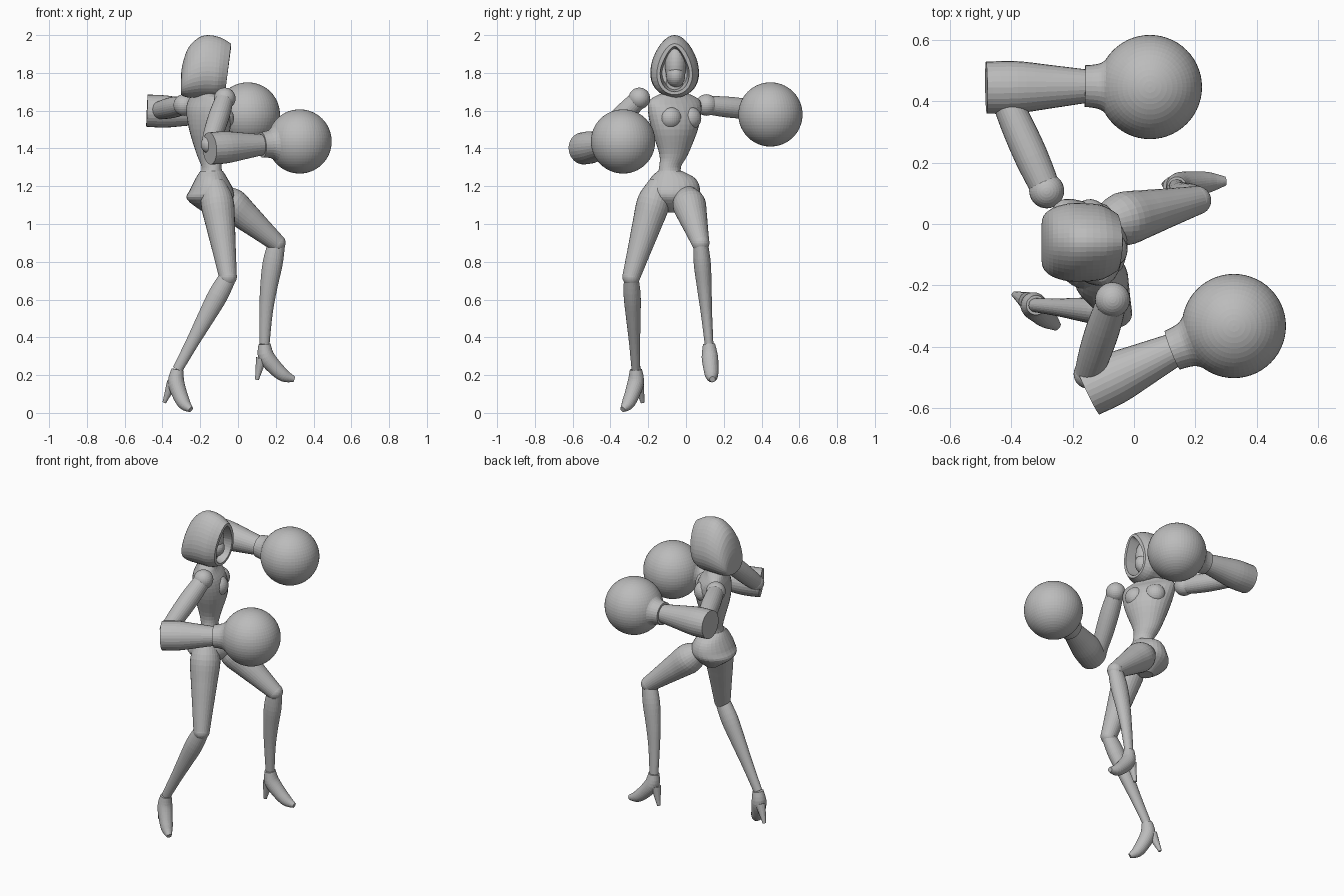
import bpy
import bmesh
from math import sin, cos, pi, radians
from mathutils import Vector, Matrix

default_cube = bpy.data.objects.get("Cube")
if default_cube:
    bpy.data.objects.remove(default_cube, do_unlink=True)

# One plain grey for the whole figure
grey = bpy.data.materials.new("plain_grey")
grey.use_nodes = True
grey.diffuse_color = (0.5, 0.5, 0.5, 1)
grey.node_tree.nodes["Principled BSDF"].inputs["Base Color"].default_value = grey.diffuse_color

parts = []
SIDEWAYS = Vector((0, 1, 0))
UP = Vector((0, 0, 1))


def finish(name, bm):
    """Turn a bmesh into a named, coloured object."""
    bmesh.ops.recalc_face_normals(bm, faces=bm.faces)
    mesh = bpy.data.meshes.new(name)
    bm.to_mesh(mesh)
    bm.free()
    mesh.materials.append(grey)
    obj = bpy.data.objects.new(name, mesh)
    bpy.context.collection.objects.link(obj)
    parts.append(obj)


def skin(name, loops):
    """Bridge equal-length loops of points and cap both ends."""
    bm = bmesh.new()
    rows = [[bm.verts.new(point) for point in loop] for loop in loops]
    count = len(rows[0])
    for low, high in zip(rows, rows[1:]):
        for i in range(count):
            j = (i + 1) % count
            bm.faces.new((low[i], low[j], high[j], high[i]))
    bm.faces.new(rows[0])
    bm.faces.new(rows[-1])
    finish(name, bm)


def smooth_rings(rings, steps):
    """Insert in-between rings along a flowing curve."""
    rings = [Vector(ring) for ring in rings]
    result = []
    for i in range(len(rings) - 1):
        before, start = rings[max(i - 1, 0)], rings[i]
        end, after = rings[i + 1], rings[min(i + 2, len(rings) - 1)]
        for k in range(steps):
            t = k / steps
            result.append(start + (end - before) * (t / 2)
                          + (before * 2 - start * 5 + end * 4 - after) * (t * t / 2)
                          + (start * 3 - before - end * 3 + after) * (t ** 3 / 2))
    return result + [rings[-1]]


def loft(name, rings, side=SIDEWAYS, squash=1, axis=None, sides=28):
    """Loft rings of x, y, z, radius (and optional second radius) along their path."""
    rings = smooth_rings(rings, steps=4)
    centres = [Vector(ring[:3]) for ring in rings]
    loops = []
    for i, ring in enumerate(rings):
        ahead, behind = centres[min(i + 1, len(centres) - 1)], centres[max(i - 1, 0)]
        along = axis or (ahead - behind).normalized()
        across = (side - along * side.dot(along)).normalized()
        other = along.cross(across)
        wide, deep = ring[3] * squash, ring[-1]
        loops.append([centres[i] + across * (wide * cos(a)) + other * (deep * sin(a))
                      for a in (2 * pi * k / sides for k in range(sides))])
    skin(name, loops)


def limb(name, start, end, profile, bow=0, **options):
    """Straight limb whose radius follows a profile of (fraction, radius) pairs."""
    rings = []
    for fraction, radius in profile:
        centre = start.lerp(end, fraction)
        centre.x -= bow * sin(pi * fraction)
        rings.append((*centre, radius))
    loft(name, rings, **options)


def ball(name, centre, radii, yaw=0, segments=32):
    """Sphere or ellipsoid."""
    bm = bmesh.new()
    bmesh.ops.create_uvsphere(bm, u_segments=segments, v_segments=segments // 2, radius=1)
    if not isinstance(radii, tuple):
        radii = (radii, radii, radii)
    matrix = (Matrix.Translation(centre) @ Matrix.Rotation(yaw, 4, 'Z')
              @ Matrix.Diagonal((*radii, 1)))
    bmesh.ops.transform(bm, matrix=matrix, verts=bm.verts)
    finish(name, bm)


# Torso, turned toward the left arm
TURN = radians(31)
chest_front = Vector((cos(TURN), sin(TURN), 0))
chest_side = Vector((sin(TURN), -cos(TURN), 0))
loft("chest", [
    (-.17, -.06, 1.7, .05, .045), (-.17, -.06, 1.66, .145, .06),
    (-.16, -.06, 1.6, .155, .095), (-.15, -.06, 1.5, .13, .1),
    (-.15, -.065, 1.37, .08, .065), (-.14, -.085, 1.3, .06, .05),
    (-.14, -.085, 1.25, .07, .065),
], side=chest_side, axis=UP)

# Pelvis, facing forward
loft("pelvis", [
    (-.14, -.085, 1.28, .065, .06), (-.14, -.07, 1.24, .12, .085),
    (-.14, -.07, 1.18, .145, .115), (-.15, -.07, 1.13, .13, .12),
    (-.14, -.06, 1.06, .04, .04),
], axis=UP)

# Chest plates on either side of the centre line
for label, sign in (("right", 1), ("left", -1)):
    spot = Vector((-.16, -.06, 1.56)) + chest_front * .06 + chest_side * (sign * .06)
    ball(label + "_chest_plate", spot, (.055, .06, .06), TURN)

# Neck, face and lower face mask
limb("neck", Vector((-.165, -.06, 1.62)), Vector((-.155, -.06, 1.76)), [(0, .05), (1, .045)])
ball("face", (-.14, -.055, 1.84), (.068, .056, .105))
ball("face_mask", (-.13, -.055, 1.785), (.066, .05, .062))


# Hood: egg-shaped arches from back to front, folded in around the face
def arch(x, top, bottom, half_width, lean, point=0):
    loop = []
    count = 40
    for k in range(count):
        a = 2 * pi * k / count
        width = half_width * sin(a) * (1 - .22 * cos(a) - point * max(cos(a), 0))
        height = (top + bottom) / 2 + (top - bottom) / 2 * cos(a)
        loop.append((x + lean * cos(a), -.06 + width, height))
    return loop


hood_shell = smooth_rings([
    (-.302, 1.78, 1.69, .055, 0), (-.295, 1.84, 1.68, .085, 0),
    (-.265, 1.93, 1.67, .11, 0), (-.21, 1.985, 1.67, .125, 0),
    (-.155, 2, 1.67, .125, 0), (-.1, 1.985, 1.67, .118, .012),
    (-.053, 1.955, 1.685, .092, .016)], steps=3)
hood_lining = [arch(-.052, 1.94, 1.7, .075, .016, .2), arch(-.15, 1.92, 1.72, .065, 0, .2)]
skin("hood", [arch(*ring) for ring in hood_shell] + hood_lining)

# Arms: round shoulders, slim upper arms, wide flared forearms, globe gloves
UPPER_ARM = [(0, .048), (.35, .055), (.7, .053), (1, .045)]
FOREARM = [(0, .085), (.3, .085), (.65, .07), (1, .054)]
GLOVE_CUFF = [(-.05, .068), (.1, .071), (.25, .082), (.5, .13)]


def arm(label, shoulder, inner_elbow, elbow, wrist, globe):
    shoulder, inner_elbow, elbow, wrist, globe = map(
        Vector, (shoulder, inner_elbow, elbow, wrist, globe))
    ball(label + "_shoulder", shoulder, .057)
    limb(label + "_upper_arm", shoulder, inner_elbow, UPPER_ARM, side=UP)
    ball(label + "_elbow", inner_elbow, .047)
    limb(label + "_forearm", elbow, wrist, FOREARM, side=UP)
    limb(label + "_glove_cuff", wrist, globe, GLOVE_CUFF, side=UP)
    ball(label + "_globe_glove", globe, .17, segments=56)


arm("left", shoulder=(-.285, .108, 1.63), inner_elbow=(-.425, .42, 1.6),
    elbow=(-.482, .445, 1.6), wrist=(-.15, .45, 1.585), globe=(.052, .447, 1.58))
arm("right", shoulder=(-.07, -.247, 1.665), inner_elbow=(-.15, -.49, 1.42),
    elbow=(-.15, -.545, 1.4), wrist=(.135, -.408, 1.42), globe=(.326, -.333, 1.437))

# Legs: straight right leg swept back, raised left leg bent forward, heeled shoes
THIGH = [(0, .055), (.2, .087), (.45, .077), (.7, .063), (1, .047)]
SHIN = [(0, .045), (.2, .053), (.45, .045), (.7, .035), (1, .027)]
HEEL = [(.4, .03), (.75, .018), (1, .01)]
# Shoe rings: share of toe, share of heel, radius
SHOE = [(0, 0, .032), (.12, .23, .043), (.42, .25, .04), (.72, .18, .033), (1, 0, .015)]


def leg(label, hip, knee, ankle, toe, heel, bow):
    hip, knee, ankle, toe, heel = map(Vector, (hip, knee, ankle, toe, heel))
    limb(label + "_thigh", hip, knee, THIGH)
    ball(label + "_knee", knee, .047)
    limb(label + "_shin", knee, ankle, SHIN, bow=bow, squash=.85)
    loft(label + "_shoe", [
        (*(ankle + (toe - ankle) * front + (heel - ankle) * back), radius)
        for front, back, radius in SHOE])
    limb(label + "_shoe_heel", ankle, heel, HEEL, sides=14)


leg("right", hip=(-.125, -.14, 1.22), knee=(-.053, -.29, .72), ankle=(-.32, -.265, .23),
    toe=(-.25, -.335, .018), heel=(-.39, -.23, .055), bow=0)
leg("left", hip=(-.1, 0, 1.16), knee=(.205, .077, .9), ankle=(.14, .122, .365),
    toe=(.298, .14, .178), heel=(.1, .13, .175), bow=.014)

# Smooth shading with sharp edges kept
for obj in bpy.context.view_layer.objects:
    obj.select_set(obj in parts)
bpy.context.view_layer.objects.active = parts[0]
bpy.ops.object.shade_smooth_by_angle(angle=radians(40))
